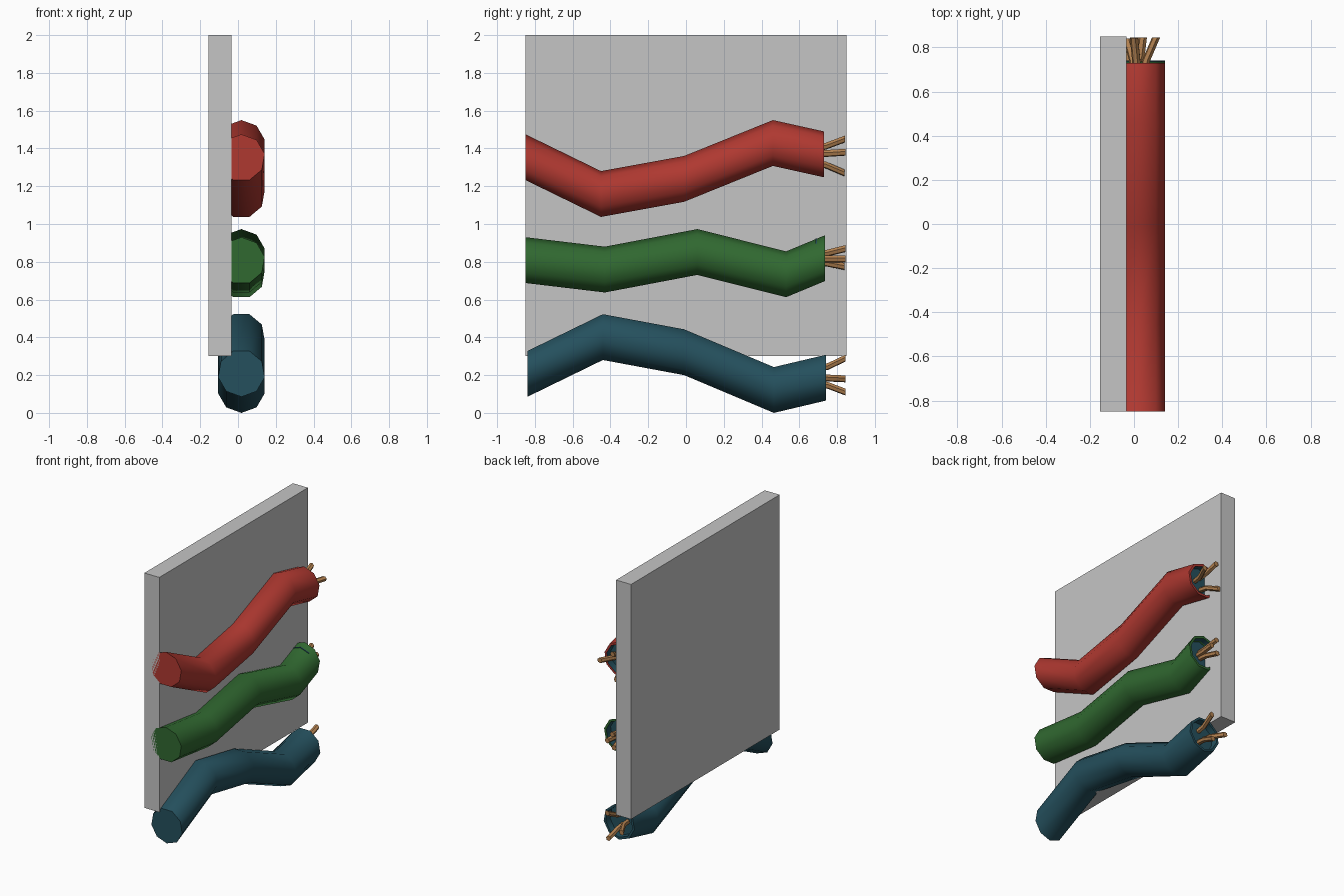
import bpy, bmesh, math
from mathutils import Vector

if "Cube" in bpy.data.objects:
    bpy.data.objects.remove(bpy.data.objects["Cube"])


def material(name, rgb):
    m = bpy.data.materials.new(name)
    m.diffuse_color = (*rgb, 1)
    m.use_nodes = True
    m.node_tree.nodes["Principled BSDF"].inputs["Base Color"].default_value = m.diffuse_color
    return m


GREY = material("panel grey", (0.56, 0.56, 0.56))
RED = material("cable red", (0.43, 0.04, 0.03))
GREEN = material("cable green", (0.03, 0.14, 0.03))
TEAL = material("cable teal", (0.018, 0.08, 0.11))
COPPER = material("copper", (0.45, 0.22, 0.08))


def finish(bm, name, mats, smooth_angle=None):
    bmesh.ops.recalc_face_normals(bm, faces=bm.faces)
    me = bpy.data.meshes.new(name)
    bm.to_mesh(me)
    bm.free()
    for m in mats:
        me.materials.append(m)
    ob = bpy.data.objects.new(name, me)
    bpy.context.collection.objects.link(ob)
    if smooth_angle:
        bpy.ops.object.select_all(action='DESELECT')
        ob.select_set(True)
        bpy.context.view_layer.objects.active = ob
        bpy.ops.object.shade_smooth_by_angle(angle=math.radians(smooth_angle))
    return ob


def tube(bm, stations, sides, start=0.0):
    """Rings parallel to the xz plane; each station is (centre, radius)."""
    rings = []
    for c, r in stations:
        rings.append([bm.verts.new((c[0] + r * math.sin(start + math.tau * i / sides), c[1],
                                    c[2] + r * math.cos(start + math.tau * i / sides)))
                      for i in range(sides)])
    bands = []
    for a, b in zip(rings, rings[1:]):
        bands.append([bm.faces.new((a[i], a[(i + 1) % sides], b[(i + 1) % sides], b[i]))
                      for i in range(sides)])
    caps = [bm.faces.new(rings[0]), bm.faces.new(rings[-1])]
    return bands, caps


# Back panel
bm = bmesh.new()
bmesh.ops.create_cube(bm, size=1)
for v in bm.verts:
    v.co = Vector((v.co.x * 0.12 - 0.095, v.co.y * 1.7, v.co.z * 1.7 + 1.15))
finish(bm, "back_panel", [GREY])

CX, R = 0.018, 0.125
# name, sheath material, ring rotation, path (y, z), wire tips (x, y, z)
CABLES = [
    ("red", RED, 0,
     [(-0.85, 1.35), (-0.45, 1.155), (-0.01, 1.235), (0.46, 1.425), (0.73, 1.365)],
     [(0.0, 0.842, 1.45), (0.10, 0.845, 1.38), (-0.03, 0.84, 1.27)]),
    ("green", GREEN, 0,
     [(-0.85, 0.805), (-0.43, 0.755), (0.06, 0.848), (0.53, 0.73), (0.735, 0.815)],
     [(0.0, 0.845, 0.87), (0.04, 0.845, 0.815), (-0.01, 0.84, 0.775)]),
    ("blue", TEAL, math.pi,
     [(-0.84, 0.21), (-0.44, 0.405), (-0.01, 0.325), (0.465, 0.125), (0.74, 0.19)],
     [(0.04, 0.845, 0.29), (-0.075, 0.845, 0.18), (0.03, 0.845, 0.11)]),
]

for name, mat, rot, path, tips in CABLES:
    # Nine-sided sheath with a hollow at the cut end
    bm = bmesh.new()
    ey, ez = path[-1]
    stations = [((CX, y, z), R) for y, z in path]
    stations += [((CX, ey, ez), 0.108), ((CX, ey - 0.05, ez), 0.108)]
    bands, caps = tube(bm, stations, 9, rot)
    for f in bands[-1] + [caps[1]]:
        f.material_index = 1
    finish(bm, name + "_cable", [mat, TEAL], 50)

    # Copper strands, bent outwards past the cut
    for k, tip in enumerate(tips):
        bm = bmesh.new()
        t = Vector(tip)
        c = Vector((CX, ey, ez))
        root = Vector((c.x + (t.x - c.x) * 0.35, ey - 0.06, c.z + (t.z - c.z) * 0.45))
        bend = Vector((c.x + (t.x - c.x) * 0.45, ey + 0.01, c.z + (t.z - c.z) * 0.55))
        tube(bm, [(root, 0.019), (bend, 0.019), (t, 0.019)], 6, 0.3)
        finish(bm, f"{name}_strand_{k + 1}", [COPPER], 40)
